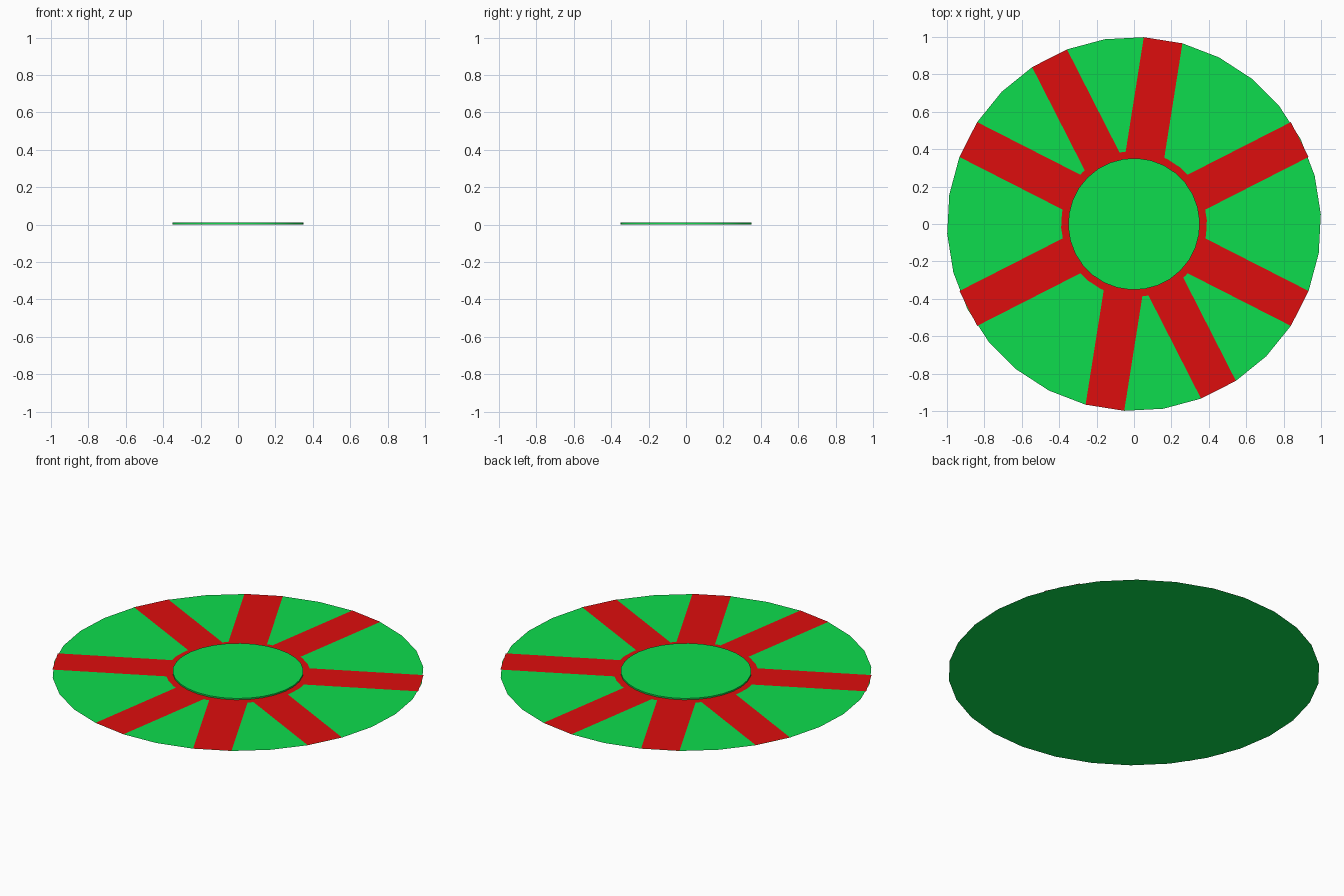
import bpy, bmesh
from math import radians, sin, cos, pi

if "Cube" in bpy.data.objects:
    bpy.data.objects.remove(bpy.data.objects["Cube"])

SIDES = 30
PHASE = radians(3)      # first rim corner


def material(name, rgb):
    m = bpy.data.materials.new(name)
    m.diffuse_color = (*rgb, 1)
    m.use_nodes = True
    m.node_tree.nodes["Principled BSDF"].inputs["Base Color"].default_value = m.diffuse_color
    return m


GREEN = material("green", (0.004, 0.72, 0.075))
RED = material("red", (0.73, 0.004, 0.004))


def flat_shape(name, points, z, mat, height=0):
    """One flat face, optionally raised into a solid."""
    bm = bmesh.new()
    face = bm.faces.new([bm.verts.new((x, y, z)) for x, y in points])
    if height:
        top = bmesh.ops.extrude_face_region(bm, geom=[face], use_keep_orig=True)
        verts = [g for g in top["geom"] if isinstance(g, bmesh.types.BMVert)]
        bmesh.ops.translate(bm, verts=verts, vec=(0, 0, height))
        bmesh.ops.recalc_face_normals(bm, faces=bm.faces)
    me = bpy.data.meshes.new(name)
    bm.to_mesh(me)
    bm.free()
    me.materials.append(mat)
    ob = bpy.data.objects.new(name, me)
    bpy.context.collection.objects.link(ob)
    return ob


def circle(r):
    return [(r * cos(PHASE + 2 * pi * i / SIDES), r * sin(PHASE + 2 * pi * i / SIDES))
            for i in range(SIDES)]


# Thin green base disc
flat_shape("base_disc", circle(1.0), 0, GREEN)

# Four red bars crossing the disc, making eight spokes
length, half = cos(radians(6)), sin(radians(6))
for i, angle in enumerate((27, 81, 117, 153)):
    bar = flat_shape(f"spoke_bar_{i + 1}",
                     [(-length, -half), (length, -half), (length, half), (-length, half)],
                     0.001 + 0.0001 * i, RED)
    bar.rotation_euler.z = radians(angle)

# Red ring around the hub
flat_shape("hub_ring", circle(0.39), 0.0016, RED)

# Raised green hub
hub = flat_shape("hub", circle(0.352), 0.001, GREEN, 0.009)
bpy.context.view_layer.objects.active = hub
hub.select_set(True)
bpy.ops.object.shade_smooth_by_angle(angle=radians(30))
